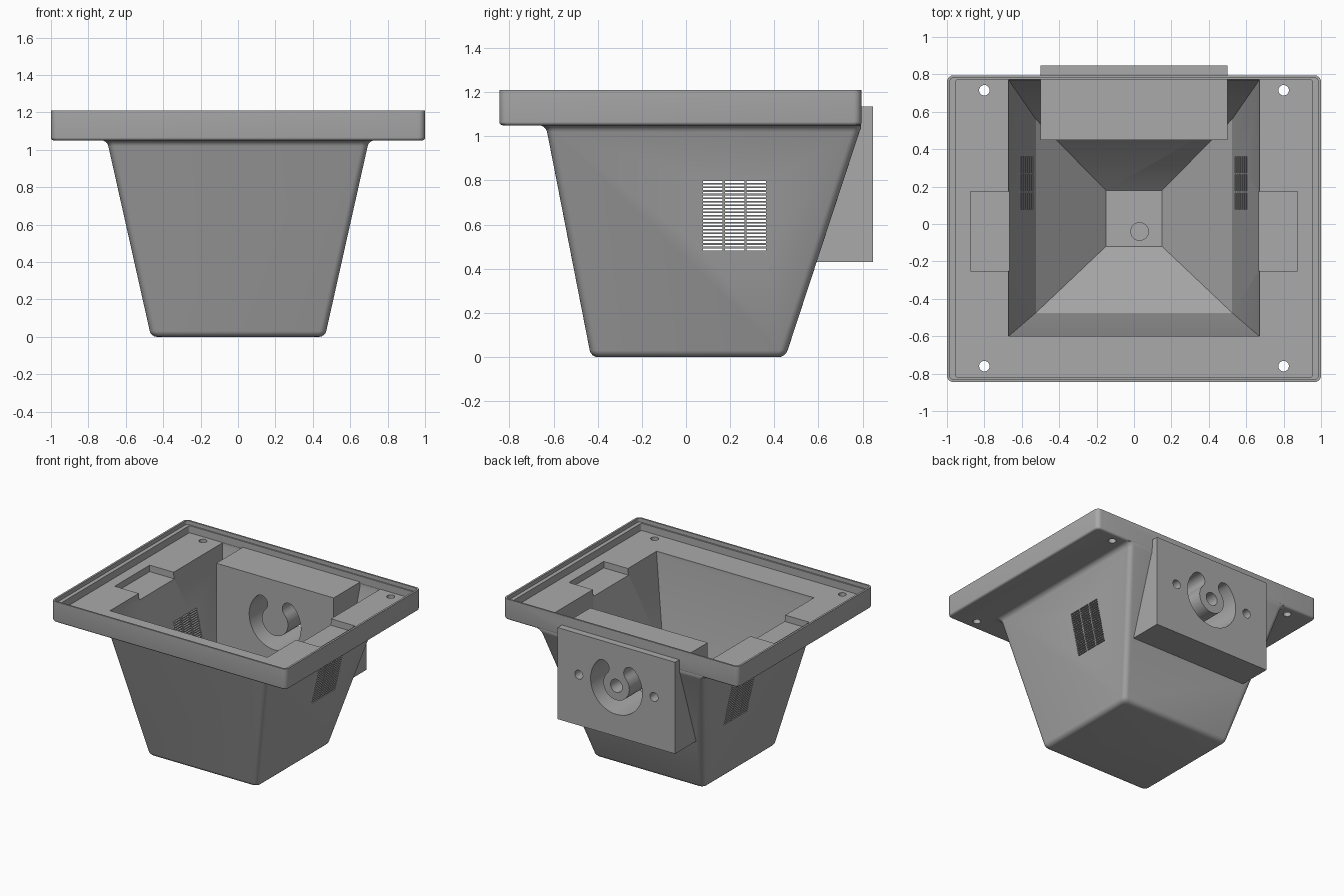
import bpy, bmesh
from math import cos, sin, pi, radians
from mathutils import Vector

cube = bpy.data.objects.get("Cube")
if cube:
    bpy.data.objects.remove(cube, do_unlink=True)

grey = bpy.data.materials.new("plain_grey")
grey.use_nodes = True
GREY = (0.4, 0.4, 0.4, 1)
grey.diffuse_color = GREY
grey.node_tree.nodes["Principled BSDF"].inputs["Base Color"].default_value = GREY


def finish(name, bm):
    bmesh.ops.recalc_face_normals(bm, faces=bm.faces)
    mesh = bpy.data.meshes.new(name)
    bm.to_mesh(mesh)
    bm.free()
    mesh.materials.append(grey)
    obj = bpy.data.objects.new(name, mesh)
    bpy.context.collection.objects.link(obj)
    return obj


def skin(name, rings):
    """Solid through a list of equal-length point rings."""
    bm = bmesh.new()
    loops = [[bm.verts.new(p) for p in ring] for ring in rings]
    n = len(loops[0])
    for a, b in zip(loops, loops[1:]):
        for i in range(n):
            bm.faces.new((a[i], a[(i + 1) % n], b[(i + 1) % n], b[i]))
    bm.faces.new(loops[0])
    bm.faces.new(loops[-1])
    return finish(name, bm)


def rect(x, y0, y1, z, r=0.0, steps=5):
    """Rounded rectangle ring, symmetric in x."""
    if r == 0:
        return [(x, y1, z), (-x, y1, z), (-x, y0, z), (x, y0, z)]
    pts = []
    for k, (cx, cy) in enumerate([(x - r, y1 - r), (r - x, y1 - r), (r - x, y0 + r), (x - r, y0 + r)]):
        for s in range(steps + 1):
            a = (k + s / steps) * pi / 2
            pts.append((cx + r * cos(a), cy + r * sin(a), z))
    return pts


def add_box(bm, x0, x1, y0, y1, z0, z1):
    verts = bmesh.ops.create_cube(bm, size=1)["verts"]
    for v in verts:
        v.co = Vector((x1 if v.co.x > 0 else x0, y1 if v.co.y > 0 else y0, z1 if v.co.z > 0 else z0))


def box(name, *extent):
    bm = bmesh.new()
    add_box(bm, *extent)
    return finish(name, bm)


def extrude_y(name, outline, y0, y1):
    return skin(name, [[(x, y, z) for x, z in outline] for y in (y0, y1)])


def circle(cx, cy, r, n=32):
    return [(cx + r * cos(2 * pi * i / n), cy + r * sin(2 * pi * i / n)) for i in range(n)]


def post(name, cx, cy, r, z0, z1):
    return skin(name, [[(x, y, z) for x, y in circle(cx, cy, r)] for z in (z0, z1)])


def combine(target, tool, operation="DIFFERENCE"):
    """Apply a boolean and discard the tool."""
    mod = target.modifiers.new("bool", "BOOLEAN")
    mod.operation, mod.object, mod.solver = operation, tool, "EXACT"
    deps = bpy.context.evaluated_depsgraph_get()
    mesh = bpy.data.meshes.new_from_object(target.evaluated_get(deps))
    target.modifiers.clear()
    target.data = mesh
    bpy.data.objects.remove(tool, do_unlink=True)


# Tapered body with rounded foot and a flared fillet under the flange
def body_ring(z, grow):
    t = z / 1.05
    return rect(0.465 + 0.235 * t + grow, -0.43 - 0.205 * t - grow,
                min(0.45 + 0.345 * t + grow, 0.793), z, 0.035)

FILLET = 0.03
arc = [radians(a) for a in (0, 22, 45, 67, 90)]
foot = [body_ring(FILLET * (1 - cos(a)), -FILLET * (1 - sin(a))) for a in arc]
flare = [body_ring(1.05 - FILLET * (1 - sin(a)), FILLET * (1 - cos(a))) for a in arc]
housing = skin("housing", foot + flare + [body_ring(1.1, 0)])

# Flange with softened lower edge
def flange_ring(z, inset):
    return rect(1 - inset, -0.845 + inset, 0.795 - inset, z, 0.035)

flange = skin("flange", [flange_ring(1.05 + 0.015 * (1 - cos(a)), 0.015 * (1 - sin(a))) for a in arc]
              + [flange_ring(1.21, 0)])
combine(housing, flange, "UNION")

# Rim recess, gasket ledge and side pockets
combine(housing, skin("rim_cut", [rect(0.985, -0.832, 0.782, z, 0.022) for z in (1.18, 1.3)]))
combine(housing, skin("floor_cut", [rect(0.955, -0.82, 0.772, z, 0.015) for z in (1.125, 1.3)]))
combine(housing, box("pocket_cut", -0.875, 0.875, -0.25, 0.175, 1.075, 1.3))

# Cavity: steep walls, then a funnel to a small floor
combine(housing, skin("cavity_cut", [
    rect(0.15, -0.12, 0.18, 0.06), rect(0.525, -0.475, 0.56, 0.43),
    rect(0.67, -0.6, 0.77, 1.1), rect(0.67, -0.6, 0.77, 1.3)]))
combine(housing, post("drain_cut", 0.03, -0.04, 0.047, 0.035, 0.2))

# Corner screw holes
for x in (-0.8, 0.8):
    for y in (-0.76, 0.715):
        combine(housing, post("screw_cut", x, y, 0.028, 0.9, 1.4))

# Louvre vents through both side walls
bm = bmesh.new()
for column in range(3):
    for row in range(20):
        y, z = 0.078 + 0.098 * column, 0.484 + 0.016 * row
        add_box(bm, -0.9, 0.9, y, y + 0.088, z, z + 0.009)
combine(housing, finish("vent_cut", bm))

# Rear mounting block with a C-shaped slot and blind holes
block = box("mounting_block", -0.5, 0.5, 0.45, 0.847, 0.43, 1.135)
HUB_Z, R_IN, R_OUT = 0.82, 0.11, 0.22
mid, half = (R_IN + R_OUT) / 2, (R_OUT - R_IN) / 2
start, end = radians(135), radians(405)
steps = 40
sweep = [start + (end - start) * i / steps for i in range(steps + 1)]
slot = [(R_OUT * cos(a), R_OUT * sin(a)) for a in sweep]
slot += [(mid * cos(end) + half * cos(end + pi * i / 8), mid * sin(end) + half * sin(end + pi * i / 8))
         for i in range(1, 8)]
slot += [(R_IN * cos(a), R_IN * sin(a)) for a in reversed(sweep)]
slot += [(mid * cos(start) + half * cos(start + pi + pi * i / 8),
          mid * sin(start) + half * sin(start + pi + pi * i / 8)) for i in range(1, 8)]
slot = [(x, z + HUB_Z) for x, z in slot]
combine(housing, block, "UNION")
combine(housing, extrude_y("slot_cut", slot, 0.3, 1))
for x, r in ((0, 0.05), (-0.32, 0.034), (0.32, 0.034)):
    combine(housing, extrude_y("hole_cut", circle(x, HUB_Z, r), 0.65, 1))

# Smooth the fillets, keep the hard edges
bpy.ops.object.select_all(action="DESELECT")
housing.select_set(True)
bpy.context.view_layer.objects.active = housing
bpy.ops.object.shade_smooth_by_angle(angle=radians(30))
